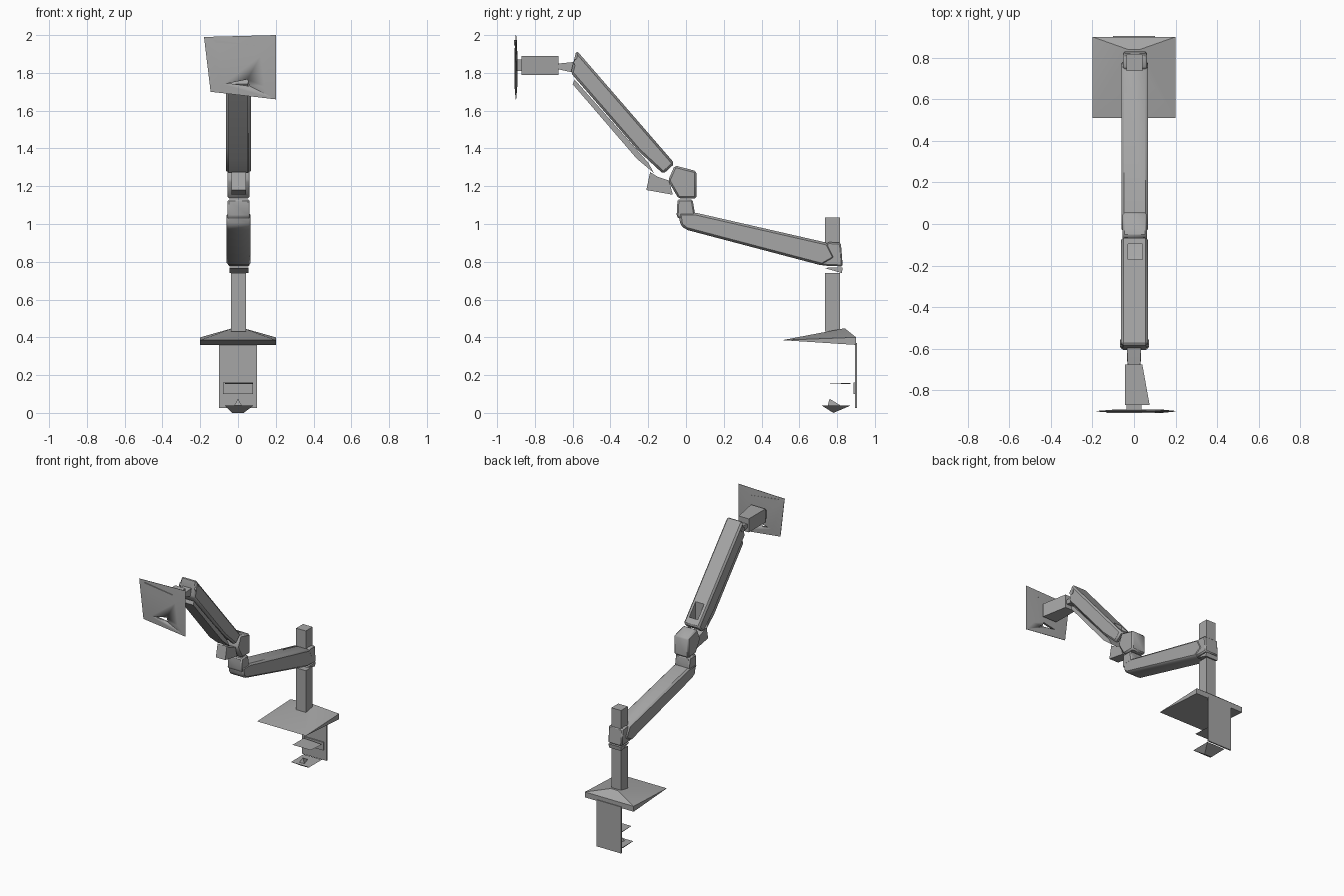
import bpy
import bmesh
import math
from mathutils import Vector

cube = bpy.data.objects.get("Cube")
if cube:
    bpy.data.objects.remove(cube, do_unlink=True)

grey = bpy.data.materials.new("mid grey")
grey.use_nodes = True
colour = (0.38, 0.38, 0.38, 1)
grey.diffuse_color = colour
grey.node_tree.nodes["Principled BSDF"].inputs["Base Color"].default_value = colour


def finish(bm, name, bevel=0.0):
    bmesh.ops.recalc_face_normals(bm, faces=bm.faces)
    if bevel:
        bmesh.ops.bevel(bm, geom=bm.edges[:], offset=bevel, segments=1,
                        affect='EDGES', clamp_overlap=True)
    mesh = bpy.data.meshes.new(name)
    bm.to_mesh(mesh)
    bm.free()
    mesh.materials.append(grey)
    obj = bpy.data.objects.new(name, mesh)
    bpy.context.collection.objects.link(obj)
    bpy.ops.object.select_all(action='DESELECT')
    obj.select_set(True)
    bpy.context.view_layer.objects.active = obj
    bpy.ops.object.shade_smooth_by_angle(angle=math.radians(40))
    return obj


def prism(name, outline, depth, axis="x", bevel=0.0):
    """Extrude an outline along an axis; x takes (y, z), y takes (x, z), z takes (x, y)."""
    bm = bmesh.new()
    at = {"x": lambda p, d: (d, p[0], p[1]),
          "y": lambda p, d: (p[0], d, p[1]),
          "z": lambda p, d: (p[0], p[1], d)}[axis]
    face = bm.faces.new([bm.verts.new(at(p, depth[0])) for p in outline])
    moved = bmesh.ops.extrude_face_region(bm, geom=[face])["geom"]
    shift = Vector(at((0, 0), depth[1] - depth[0]))
    bmesh.ops.translate(bm, vec=shift, verts=[v for v in moved if isinstance(v, bmesh.types.BMVert)])
    return finish(bm, name, bevel)


def hull(name, points):
    bm = bmesh.new()
    for p in points:
        bm.verts.new(p)
    bmesh.ops.convex_hull(bm, input=bm.verts)
    return finish(bm, name)


def rect(a, b, c, d):
    return [(a, c), (b, c), (b, d), (a, d)]


def cut(target, cutter):
    mod = target.modifiers.new("cut", 'BOOLEAN')
    mod.object = cutter
    mod.solver = 'EXACT'
    bpy.context.view_layer.objects.active = target
    bpy.ops.object.modifier_apply(modifier=mod.name)
    bpy.data.objects.remove(cutter, do_unlink=True)


# Desk clamp: sloped base plate, back plate, jaw and screw foot
hull("base_plate", [p for s in (-1, 1) for p in (
    (s * 0.2, 0.51, 0.385), (s * 0.2, 0.9, 0.36), (s * 0.2, 0.9, 0.4),
    (s * 0.03, 0.84, 0.448))])
prism("clamp_back_plate", rect(-0.1, 0.1, 0.025, 0.37), (0.895, 0.905), "y")
prism("clamp_lip", rect(-0.08, 0.08, 0.1, 0.16), (0.886, 0.895), "y")
hull("clamp_jaw", [(-0.07, 0.87, 0.152), (0.08, 0.87, 0.152), (-0.07, 0.87, 0.158),
                   (0.08, 0.74, 0.158), (-0.07, 0.74, 0.158)])
hull("screw_foot", [(-0.07, 0.72, 0.038), (0.08, 0.72, 0.038), (0.08, 0.87, 0.038),
                    (-0.07, 0.87, 0.038), (-0.03, 0.78, 0), (0.03, 0.78, 0)])
hull("screw_tip", [(-0.02, 0.75, 0.038), (0.02, 0.75, 0.038), (0.0, 0.82, 0.038),
                   (0.0, 0.76, 0.075)])

# Pole in two visible lengths with a sloped collar between
for name, low, high in (("lower_pole", 0.43, 0.74), ("upper_pole", 0.85, 1.035)):
    prism(name, rect(-0.037, 0.042, 0.735, 0.815), (low, high), "z")
prism("pole_collar", [(0.73, 0.768), (0.825, 0.74), (0.83, 0.77)], (-0.045, 0.055))

# Lower arm with pole bracket and hinge post
prism("pole_bracket", [(0.7, 0.8), (0.72, 0.78), (0.83, 0.775), (0.82, 0.9), (0.75, 0.905)],
      (-0.052, 0.062), bevel=0.008)
prism("lower_arm", [(-0.03, 0.995), (0.0, 0.97), (0.72, 0.78), (0.79, 0.82), (0.75, 0.9),
                    (0.05, 1.06), (-0.04, 1.06)], (-0.06, 0.067), bevel=0.012)
prism("hinge_post", [(-0.05, 1.04), (0.0, 1.0), (0.05, 1.04), (0.035, 1.13), (-0.045, 1.13)],
      (-0.055, 0.062), bevel=0.008)

# Elbow and its front cable guide
prism("elbow", [(-0.04, 1.135), (0.055, 1.135), (0.055, 1.28), (-0.06, 1.31), (-0.095, 1.23)],
      (-0.055, 0.062), bevel=0.01)
prism("cable_guide", [(-0.21, 1.18), (-0.07, 1.155), (-0.09, 1.23), (-0.15, 1.25), (-0.19, 1.275)],
      (-0.035, 0.042))

# Upper arm with a slot at its lower end, and an underside cover
arm = prism("upper_arm", [(-0.58, 1.92), (-0.06, 1.32), (-0.12, 1.265), (-0.25, 1.385),
                          (-0.61, 1.8)], (-0.063, 0.068), bevel=0.012)
cut(arm, prism("slot_cutter", rect(-0.17, -0.095, 1.1, 1.6), (-0.03, 0.04)))
prism("underside_cover", [(-0.6, 1.74), (-0.59, 1.765), (-0.2, 1.325), (-0.17, 1.27),
                          (-0.26, 1.345)], (-0.05, 0.052))
for side in (-1, 1):
    prism("arm_pivot_pin", [(-0.575 + 0.02 * math.cos(a), 1.855 + 0.02 * math.sin(a))
                            for a in [math.tau * i / 8 for i in range(8)]],
          (side * 0.05 + 0.002, side * 0.07 + 0.002))

# Tilt head between arm and screen plate
hull("tilt_joint", [(s * w, y, z) for s in (-1, 1) for w, y, z in (
    (0.03, -0.73, 1.84), (0.03, -0.68, 1.82), (0.03, -0.67, 1.85),
    (0.035, -0.59, 1.8), (0.035, -0.57, 1.86))])
prism("head_block", [(-0.043, -0.87), (0.075, -0.87), (0.04, -0.675), (-0.043, -0.675)],
      (1.79, 1.89), "z")
prism("head_connector", rect(-0.035, 0.035, 1.81, 1.87), (-0.9, -0.865), "y")

# Screen plate: skewed, slightly domed, with a cable opening
corners = [(-0.18, 1.99), (0.2, 2.0), (0.2, 1.66), (-0.145, 1.7)]
inner = [(-0.1, 1.91), (0.12, 1.89), (0.14, 1.73), (-0.08, 1.74)]
plate = hull("screen_plate", [(x, y, z) for x, z in corners for y in (-0.902, -0.899)]
             + [(x, y, z) for x, z in inner for y in (-0.908, -0.893)])
cut(plate, prism("opening_cutter", [(-0.05, 1.745), (0.06, 1.73), (0.05, 1.765), (0.0, 1.755)],
                 (-0.95, -0.88), "y"))
prism("plate_top_rib", [(-0.13, 1.975), (-0.12, 1.96), (0.1, 1.945)], (-0.91, -0.895), "y")
